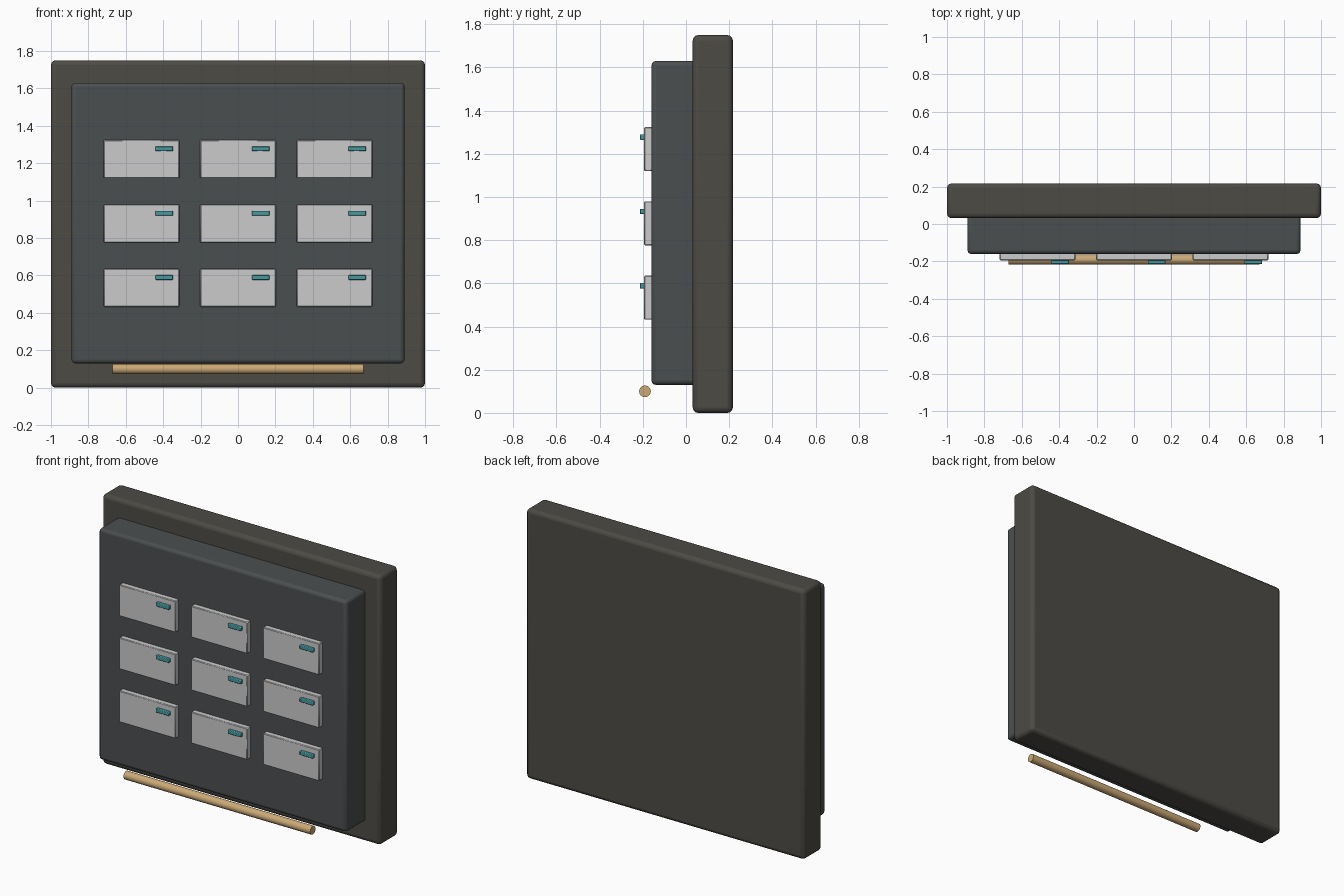
import bpy
import math

cube = bpy.data.objects.get("Cube")
if cube:
    bpy.data.objects.remove(cube, do_unlink=True)


def material(name, color):
    mat = bpy.data.materials.new(name)
    mat.use_nodes = True
    mat.diffuse_color = (*color, 1)
    mat.node_tree.nodes["Principled BSDF"].inputs["Base Color"].default_value = (*color, 1)
    return mat


frame_mat = material("warm_charcoal", (0.075, 0.07, 0.06))
panel_mat = material("slate", (0.07, 0.078, 0.08))
card_mat = material("pale_grey", (0.58, 0.6, 0.59))
tag_mat = material("teal", (0.06, 0.32, 0.35))
rod_mat = material("tan_wood", (0.6, 0.4, 0.18))


def finish(obj, name, mat, bevel=0, segments=3):
    obj.name = name
    obj.data.materials.append(mat)
    bpy.ops.object.transform_apply(location=False, rotation=True, scale=True)
    if bevel:
        mod = obj.modifiers.new("Rounded edges", "BEVEL")
        mod.width = bevel
        mod.segments = segments
    bpy.ops.object.shade_smooth_by_angle(angle=math.radians(35))
    return obj


def box(name, center, size, mat, bevel, segments=3):
    bpy.ops.mesh.primitive_cube_add(size=1, location=center)
    obj = bpy.context.object
    obj.scale = size
    return finish(obj, name, mat, bevel, segments)


# Backing board and raised front panel
box("back_board", (0, 0.124, 0.875), (2, 0.186, 1.75), frame_mat, 0.025)
box("front_panel", (0, -0.055, 0.88), (1.78, 0.21, 1.5), panel_mat, 0.02)

# Grid of cards, each with a small tag in its upper right corner
for row in range(3):
    for col in range(3):
        x = (col - 1) * 0.516
        z = 0.534 + row * 0.344
        suffix = f"{row + 1}_{col + 1}"
        box(f"card_{suffix}", (x, -0.173, z), (0.404, 0.042, 0.204), card_mat, 0.004, 1)
        box(f"tag_{suffix}", (x + 0.122, -0.203, z + 0.055),
            (0.094, 0.022, 0.025), tag_mat, 0.004, 2)

# Rod along the lower edge
bpy.ops.mesh.primitive_cylinder_add(vertices=24, radius=0.027, depth=1.34,
                                    location=(0, -0.19, 0.1),
                                    rotation=(0, math.pi / 2, 0))
finish(bpy.context.object, "lower_rod", rod_mat)
